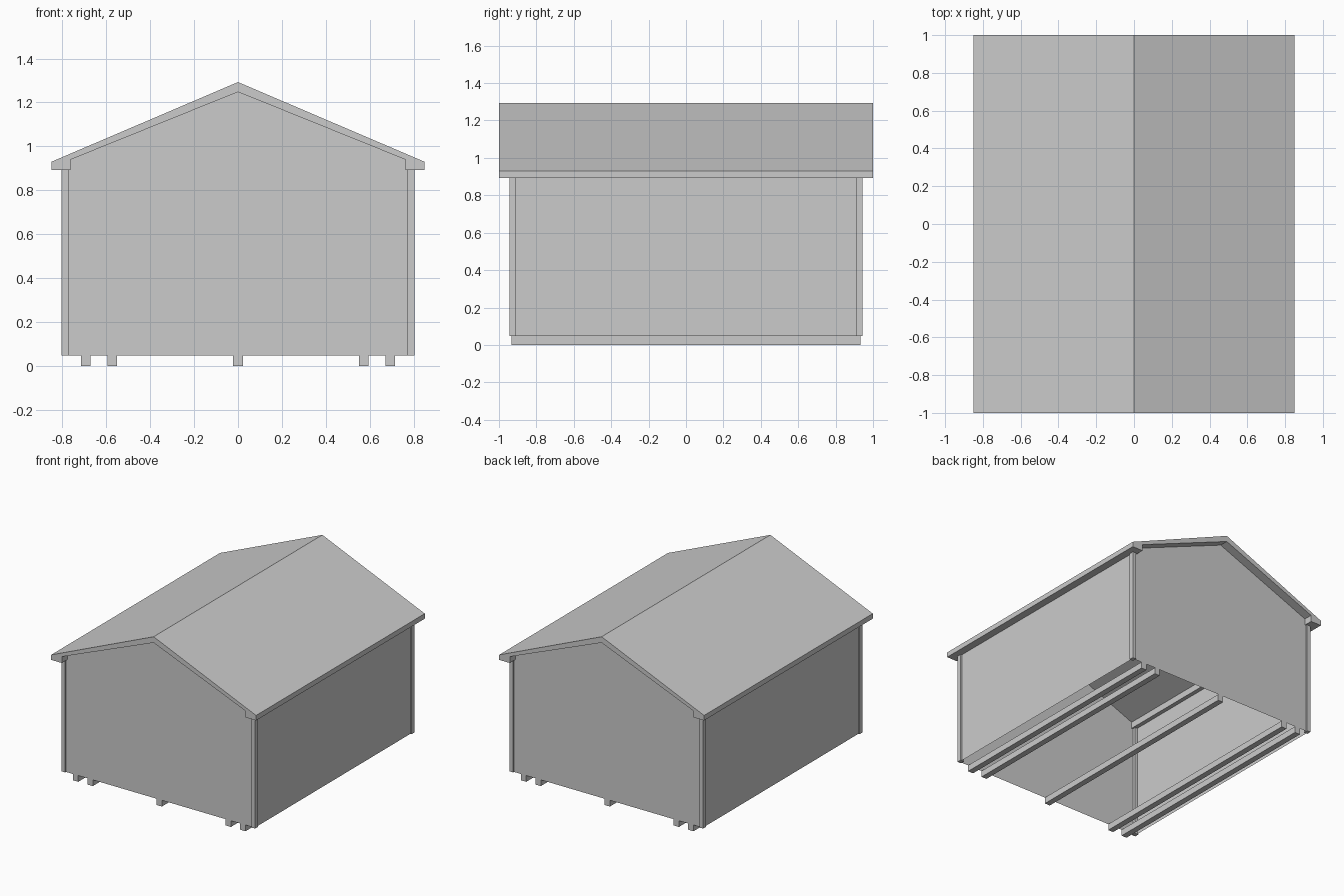
import bpy
import bmesh

cube = bpy.data.objects.get("Cube")
if cube:
    bpy.data.objects.remove(cube, do_unlink=True)

grey = bpy.data.materials.new("plain_grey")
grey.use_nodes = True
colour = (0.6, 0.6, 0.6, 1)
grey.diffuse_color = colour
grey.node_tree.nodes["Principled BSDF"].inputs["Base Color"].default_value = colour

BASE = 0.047      # underside of the walls
WALL_X = 0.793
WALL_Y = 0.934


def finish(name, bm):
    mesh = bpy.data.meshes.new(name)
    bm.to_mesh(mesh)
    bm.free()
    mesh.materials.append(grey)
    bpy.context.collection.objects.link(bpy.data.objects.new(name, mesh))


def extrude_profile(name, half, depth, open_ended=False):
    """Mirror a half outline across x and extrude it along y.
    With open_ended, faces looking up or down are left out."""
    ring = half + [(-x, z) for x, z in reversed(half) if x > 0]
    bm = bmesh.new()
    face = bm.faces.new([bm.verts.new((x, -depth, z)) for x, z in ring])
    new = bmesh.ops.extrude_face_region(bm, geom=[face], use_keep_orig=True)
    moved = [g for g in new["geom"] if isinstance(g, bmesh.types.BMVert)]
    bmesh.ops.translate(bm, verts=moved, vec=(0, 2 * depth, 0))
    bmesh.ops.recalc_face_normals(bm, faces=bm.faces)
    if open_ended:
        bm.normal_update()
        level = [f for f in bm.faces if abs(f.normal.z) > 0.5]
        bmesh.ops.delete(bm, geom=level, context='FACES_ONLY')
    finish(name, bm)


def box(name, centre, size):
    bm = bmesh.new()
    bmesh.ops.create_cube(bm, size=1)
    bmesh.ops.scale(bm, verts=bm.verts, vec=size)
    bmesh.ops.translate(bm, verts=bm.verts, vec=centre)
    finish(name, bm)


# Roof: two slopes with thickened eaves, listed from ridge to soffit and back
extrude_profile("roof", [(0, 1.293), (0.85, 0.93), (0.85, 0.892),
                         (0.762, 0.892), (0.762, 0.94), (0, 1.248)], 1)

# Thin wall shell, open underneath; gable tops tuck just into the roof
extrude_profile("walls", [(0, 1.252), (WALL_X, 0.932), (WALL_X, BASE)],
                WALL_Y, open_ended=True)

# Corner posts
for sx, side in ((-1, "right"), (1, "left")):
    for sy, end in ((-1, "front"), (1, "back")):
        box(f"corner_post_{end}_{side}",
            (sx * 0.788, sy * 0.927, (BASE + 0.895) / 2),
            (0.03, 0.034, 0.895 - BASE))

# Ground runners along the length
for i, x in enumerate((-0.694, -0.573, 0, 0.573, 0.694), 1):
    box(f"ground_runner_{i}", (x, 0, BASE / 2), (0.044, 2 * WALL_Y, BASE))
